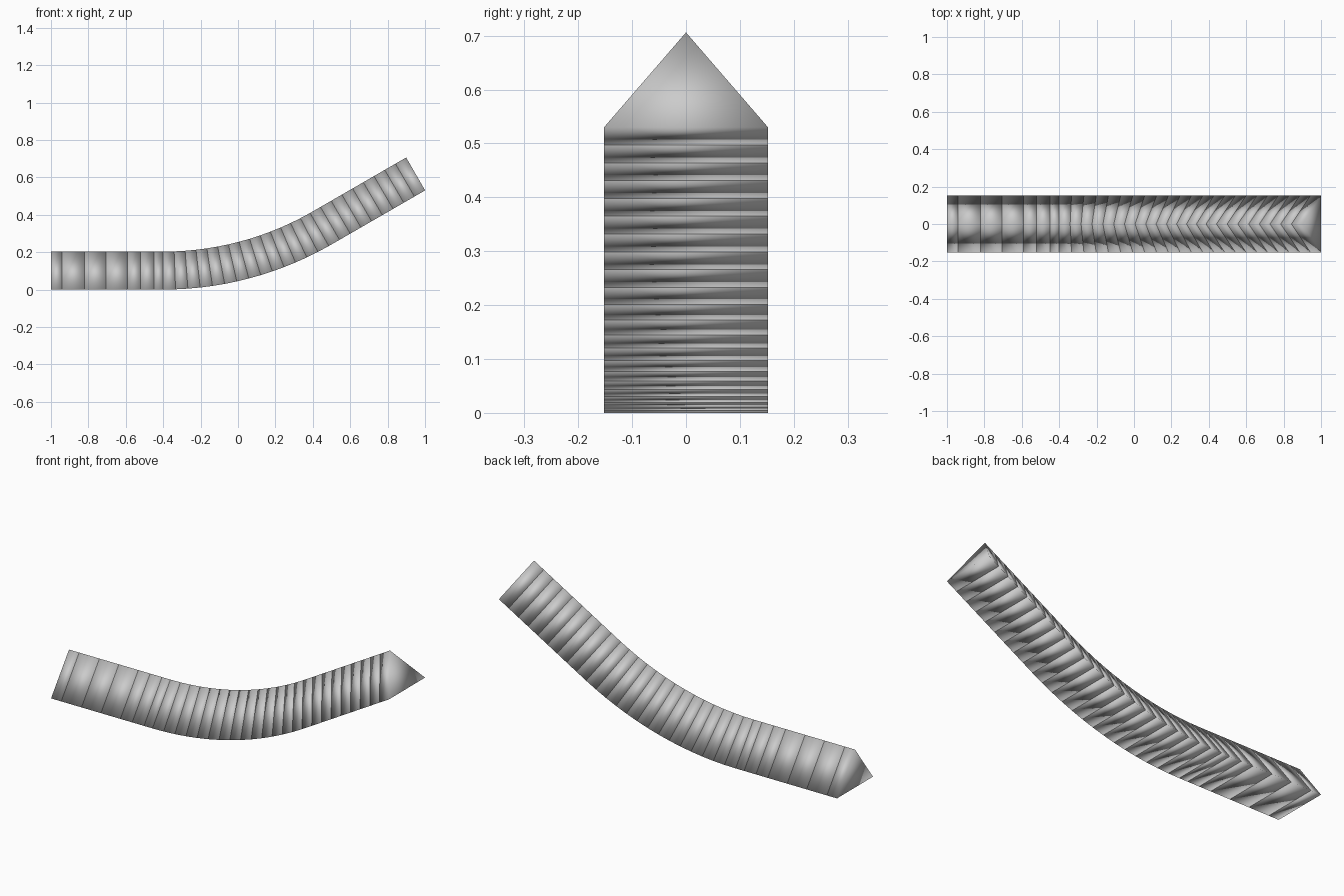
import bpy
import bmesh
import math
from mathutils import Vector

HALF_WIDTH, HEIGHT = 0.152, 0.203
BEND_START, BEND_END = -0.4, 0.5      # where the underside starts and stops curving
RADIUS, TILT = 1.8, math.radians(30)
ARC = RADIUS * TILT
TAIL = 0.578                          # straight run after the bend

if "Cube" in bpy.data.objects:
    bpy.data.objects.remove(bpy.data.objects["Cube"], do_unlink=True)

grey = bpy.data.materials.new("light_grey")
grey.use_nodes = True
colour = (0.6, 0.6, 0.6, 1)
grey.diffuse_color = colour
grey.node_tree.nodes["Principled BSDF"].inputs["Base Color"].default_value = colour


def path(s):
    """Underside point and pitch at distance s past the start of the bend."""
    a = min(max(s / RADIUS, 0), TILT)
    p = Vector((BEND_START + RADIUS * math.sin(a), 0, RADIUS * (1 - math.cos(a))))
    rest = s if s < 0 else max(s - ARC, 0)
    return p + rest * Vector((math.cos(a), 0, math.sin(a))), a


def ring(bm, s):
    """Triangular cross-section square to the path."""
    p, a = path(s)
    up = Vector((-math.sin(a), 0, math.cos(a))) * HEIGHT
    side = Vector((0, HALF_WIDTH, 0))
    return [bm.verts.new(v) for v in (p - side, p + side, p + up)]


def wedge(bm, s0, s1):
    """Closed triangular block between two cross-sections."""
    a, b = ring(bm, s0), ring(bm, s1)
    for i in range(3):
        j = (i + 1) % 3
        bm.faces.new((a[i], a[j], b[j], b[i]))
    bm.faces.new(a[::-1])
    bm.faces.new(b)


# Long blocks on the flat run, then even short blocks round the bend and up
flat = [x - BEND_START for x in (-1, -0.94, -0.82, -0.705, -0.59, -0.52, -0.45)]
count = 23
length = ARC + TAIL
breaks = flat + [length * i / count for i in range(count + 1)]

bm = bmesh.new()
for s0, s1 in zip(breaks, breaks[1:]):
    wedge(bm, s0, s1)
bmesh.ops.recalc_face_normals(bm, faces=bm.faces)
for f in bm.faces:
    f.smooth = True
mesh = bpy.data.meshes.new("curved_wedge_bar")
bm.to_mesh(mesh)
bm.free()
mesh.materials.append(grey)
bar = bpy.data.objects.new("curved_wedge_bar", mesh)
bpy.context.collection.objects.link(bar)
